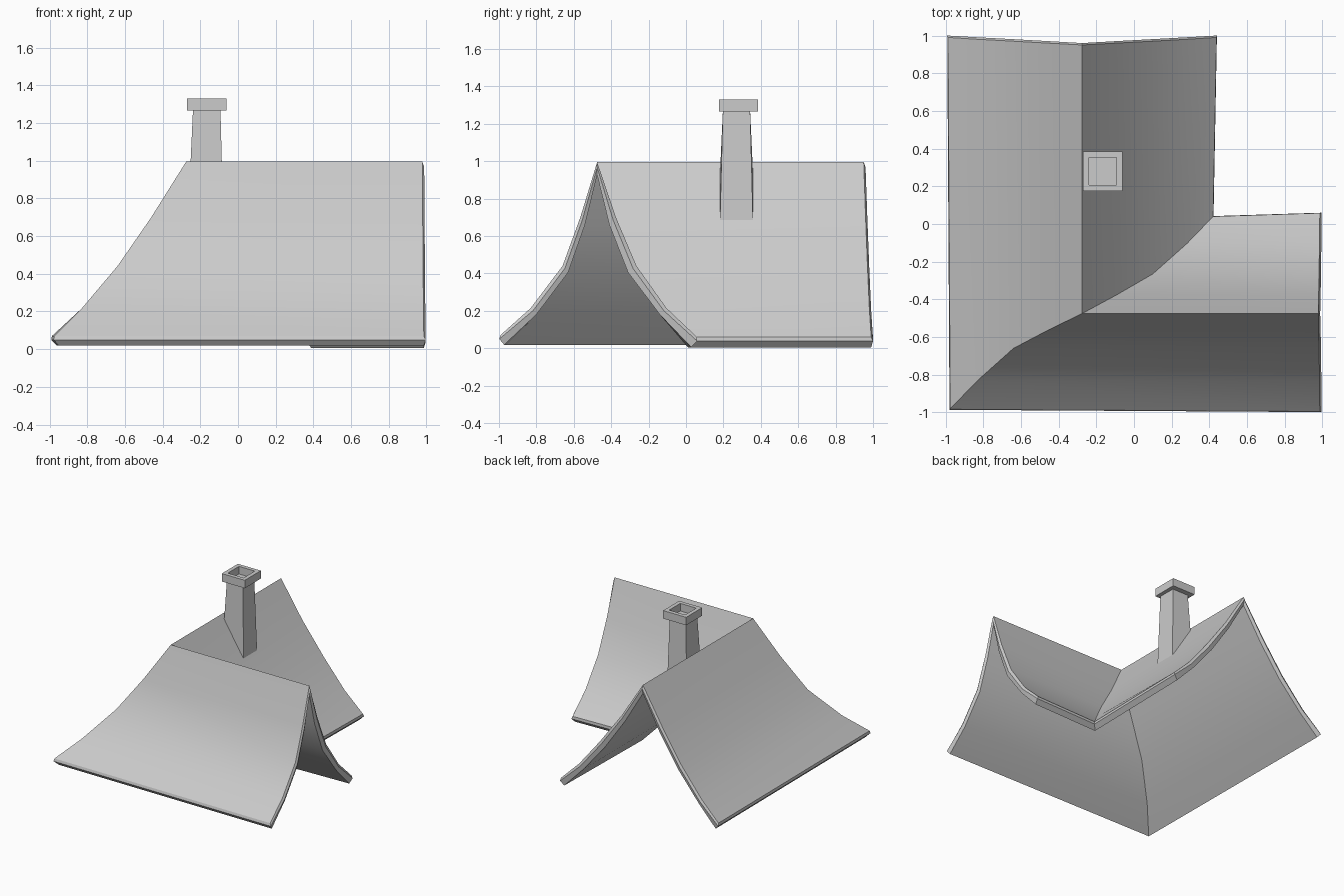
import bpy, bmesh
from mathutils import Vector

if "Cube" in bpy.data.objects:
    bpy.data.objects.remove(bpy.data.objects["Cube"])

RX, RY = -0.275, -0.475   # ridge lines: x of the rear wing, y of the side wing

# Curved roof profile from outer eave to inner eave: (x at rear wing, y at side wing, z)
OUTER = [(-0.70, -0.505, 0.07), (-0.555, -0.355, 0.215), (-0.365, -0.185, 0.44), (-0.185, -0.09, 0.70),
         (0, 0, 0.995),
         (0.185, 0.10, 0.70), (0.375, 0.21, 0.44), (0.555, 0.37, 0.215), (0.695, 0.515, 0.06)]
INNER = [(-0.675, -0.485, 0.018), (-0.525, -0.325, 0.18), (-0.33, -0.155, 0.405), (-0.155, -0.065, 0.66),
         (0, 0, 0.925),
         (0.155, 0.065, 0.66), (0.33, 0.165, 0.405), (0.515, 0.335, 0.18), (0.665, 0.485, 0.005)]


def finish(bm, name):
    bmesh.ops.recalc_face_normals(bm, faces=bm.faces)
    mesh = bpy.data.meshes.new(name)
    bm.to_mesh(mesh)
    bm.free()
    ob = bpy.data.objects.new(name, mesh)
    bpy.context.collection.objects.link(ob)
    return ob


def roof_point(profile, k, s):
    """Station 0 = side wing gable, 1 = hip and valley corner, 2 = rear wing gable."""
    x, y, z = profile[k]
    flare = abs(k - 4) / 4
    spread = (k == 8) * 0.018 - (k == 0) * 0.012
    if s == 0:
        return Vector((0.978 + 0.008 * flare, RY + y + spread, z))
    if s == 1:
        return Vector((RX + x, RY + y, z))
    return Vector((RX + x + spread, 0.95 + 0.04 * flare, z))


# L-shaped roof shell
bm = bmesh.new()
layers = []
for prof in (OUTER, INNER):
    grid = [[bm.verts.new(roof_point(prof, k, s)) for k in range(9)] for s in range(3)]
    layers.append(grid)
    for s in range(2):
        for k in range(8):
            bm.faces.new((grid[s][k], grid[s][k + 1], grid[s + 1][k + 1], grid[s + 1][k]))

# Faceted rim around the whole shell
rim = [(k, 0) for k in range(9)] + [(8, 1)] + [(k, 2) for k in range(8, -1, -1)] + [(0, 1)]
top = [layers[0][s][k] for k, s in rim]
low = [layers[1][s][k] for k, s in rim]
mid = []
for (k, s), a, b in zip(rim, top, low):
    p = a.co.lerp(b.co, 0.4)
    side = 1 if k == 8 else -1 if k == 0 else 0
    p.x += 0.010 if s == 0 else side * 0.014
    p.y += 0.010 if s == 2 else side * 0.014
    mid.append(bm.verts.new(p))
for a, b in ((top, mid), (mid, low)):
    for i in range(len(rim)):
        j = (i + 1) % len(rim)
        bm.faces.new((a[i], a[j], b[j], b[i]))
roof = finish(bm, "roof")
roof.data.shade_smooth()
bpy.context.view_layer.objects.active = roof
roof.select_set(True)
bpy.ops.object.shade_smooth_by_angle(angle=0.42)


def square(bm, cx, cy, half, z, z_right=None):
    zr = z if z_right is None else z_right
    return [bm.verts.new((cx + sx * half, cy + sy * half, zr if sx > 0 else z))
            for sx, sy in ((-1, -1), (1, -1), (1, 1), (-1, 1))]


def stack(name, rings):
    """Square rings joined in order and closed at both ends."""
    bm = bmesh.new()
    loops = [square(bm, *r) for r in rings]
    for a, b in zip(loops, loops[1:]):
        for i in range(4):
            j = (i + 1) % 4
            bm.faces.new((a[i], a[j], b[j], b[i]))
    bm.faces.new(loops[0])
    bm.faces.new(loops[-1])
    return finish(bm, name)


# Tapered chimney shaft, cut to the slope of the roof
CX, CY = -0.166, 0.28
stack("chimney_shaft", [(CX, 0.27, 0.088, 0.94, 0.685), (CX, 0.27, 0.073, 1.266)])

# Overhanging hollow chimney cap
stack("chimney_cap", [(CX, CY, 0.104, 1.265), (CX, CY, 0.104, 1.33),
                      (CX, CY, 0.072, 1.33), (CX, CY, 0.072, 1.268)])
